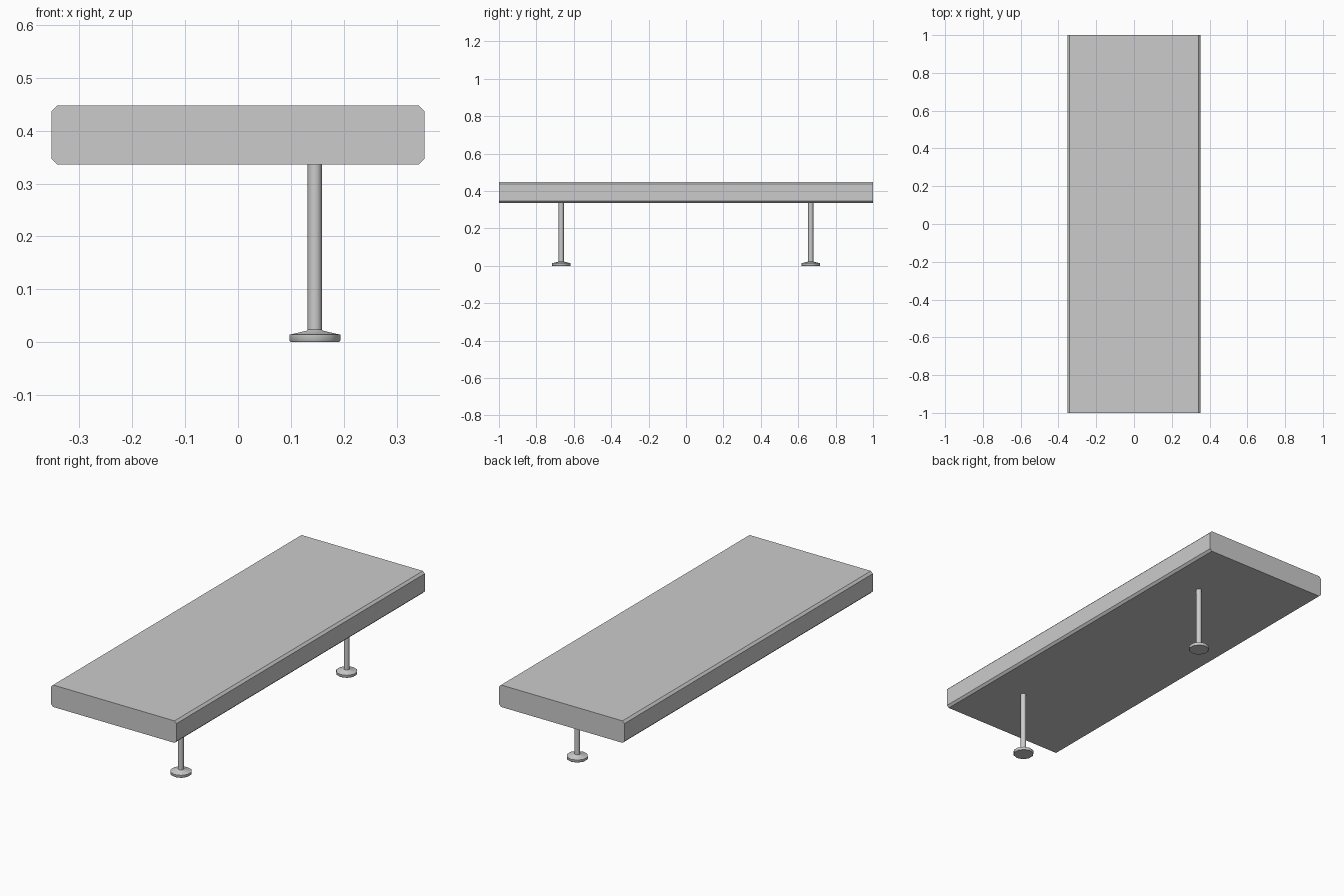
import bpy, bmesh, math

if "Cube" in bpy.data.objects:
    bpy.data.objects.remove(bpy.data.objects["Cube"])


def finish(bm, name, angle):
    bmesh.ops.recalc_face_normals(bm, faces=bm.faces)
    mesh = bpy.data.meshes.new(name)
    bm.to_mesh(mesh)
    bm.free()
    obj = bpy.data.objects.new(name, mesh)
    bpy.context.collection.objects.link(obj)
    bpy.ops.object.select_all(action='DESELECT')
    obj.select_set(True)
    bpy.context.view_layer.objects.active = obj
    bpy.ops.object.shade_smooth_by_angle(angle=math.radians(angle))
    return obj


def lathe(name, profile, x, y, sides):
    """Stack rings of (radius, z) into a closed turned part."""
    bm = bmesh.new()
    rings = []
    for r, z in profile:
        angles = [math.pi / 2 + 2 * math.pi * i / sides for i in range(sides)]
        rings.append([bm.verts.new((x + r * math.cos(a), y + r * math.sin(a), z))
                      for a in angles])
    for low, high in zip(rings, rings[1:]):
        for i in range(sides):
            j = (i + 1) % sides
            bm.faces.new((low[i], low[j], high[j], high[i]))
    bm.faces.new(rings[0][::-1])
    bm.faces.new(rings[-1])
    return finish(bm, name, 40)


# Bench slab: chamfered cross-section extruded along y
W, Z0, Z1, C = 0.353, 0.336, 0.448, 0.011
section = [(-W + C, Z0), (W - C, Z0), (W, Z0 + C), (W, Z1 - C),
           (W - C, Z1), (-W + C, Z1), (-W, Z1 - C), (-W, Z0 + C)]
bm = bmesh.new()
end = bm.faces.new([bm.verts.new((x, -1, z)) for x, z in section])
res = bmesh.ops.extrude_face_region(bm, geom=[end], use_keep_orig=True)
bmesh.ops.translate(bm, vec=(0, 2, 0),
                    verts=[v for v in res['geom'] if isinstance(v, bmesh.types.BMVert)])
finish(bm, "bench_slab", 30)

# Two adjustable legs, both on the right-hand side, each with a round foot
for label, y in (("front", -0.667), ("back", 0.667)):
    lathe(label + "_leg", [(0.0135, 0.018), (0.0135, 0.34)], 0.1455, y, 16)
    lathe(label + "_foot", [(0.048, 0), (0.0505, 0.003), (0.0505, 0.014),
                            (0.0165, 0.0215), (0.0135, 0.024)], 0.1455, y, 10)
